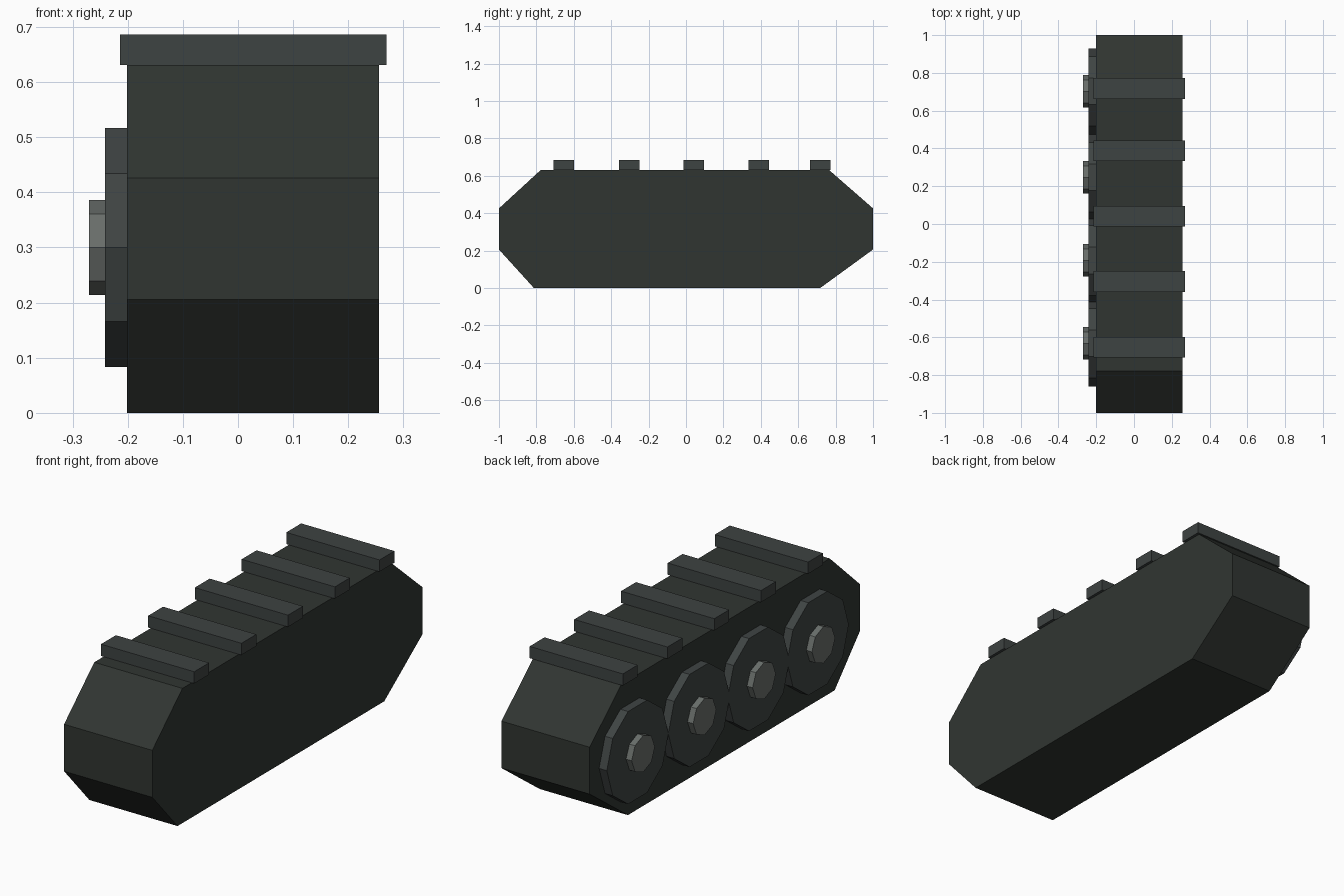
import bpy, bmesh
from math import cos, sin, pi

if "Cube" in bpy.data.objects:
    bpy.data.objects.remove(bpy.data.objects["Cube"])


def material(name, color):
    mat = bpy.data.materials.new(name)
    mat.diffuse_color = (*color, 1)
    mat.use_nodes = True
    mat.node_tree.nodes["Principled BSDF"].inputs["Base Color"].default_value = mat.diffuse_color
    return mat


def extrude_profile(name, profile, x0, x1, mat):
    """Extrude a closed (y, z) outline from x0 to x1 as a flat-shaded solid."""
    bm = bmesh.new()
    face = bm.faces.new([bm.verts.new((x0, y, z)) for y, z in profile])
    new = bmesh.ops.extrude_face_region(bm, geom=[face])["geom"]
    verts = [g for g in new if isinstance(g, bmesh.types.BMVert)]
    bmesh.ops.translate(bm, vec=(x1 - x0, 0, 0), verts=verts)
    bmesh.ops.recalc_face_normals(bm, faces=bm.faces)
    mesh = bpy.data.meshes.new(name)
    bm.to_mesh(mesh)
    bm.free()
    mesh.materials.append(mat)
    obj = bpy.data.objects.new(name, mesh)
    bpy.context.collection.objects.link(obj)
    return obj


def polygon(y, z, radius, sides):
    return [(y + radius * cos(2 * pi * i / sides), z + radius * sin(2 * pi * i / sides))
            for i in range(sides)]


rubber = material("dark_rubber", (0.03, 0.036, 0.031))
tread = material("tread_metal", (0.048, 0.056, 0.054))
wheel = material("wheel_metal", (0.05, 0.058, 0.057))
hub = material("hub_metal", (0.14, 0.155, 0.145))

# Track body: irregular eight-sided outline
outline = [(-0.813, 0), (0.717, 0), (1, 0.206), (1, 0.426),
           (0.765, 0.631), (-0.777, 0.631), (-1, 0.426), (-1, 0.206)]
extrude_profile("track_body", outline, -0.201, 0.256, rubber)

# Raised cleats across the top
for i, y in enumerate((-0.653, -0.304, 0.041, 0.388, 0.718)):
    a, b = y - 0.055, y + 0.055
    extrude_profile(f"tread_cleat_{i + 1}",
                    [(a, 0.631), (b, 0.631), (b, 0.686), (a, 0.686)],
                    -0.214, 0.269, tread)

# Road wheels with hubs on the outer side
for i, y in enumerate((-0.632, -0.193, 0.247, 0.702)):
    extrude_profile(f"road_wheel_{i + 1}", polygon(y, 0.3, 0.228, 10), -0.241, -0.201, wheel)
    extrude_profile(f"wheel_hub_{i + 1}", polygon(y, 0.3, 0.086, 8), -0.27, -0.241, hub)
